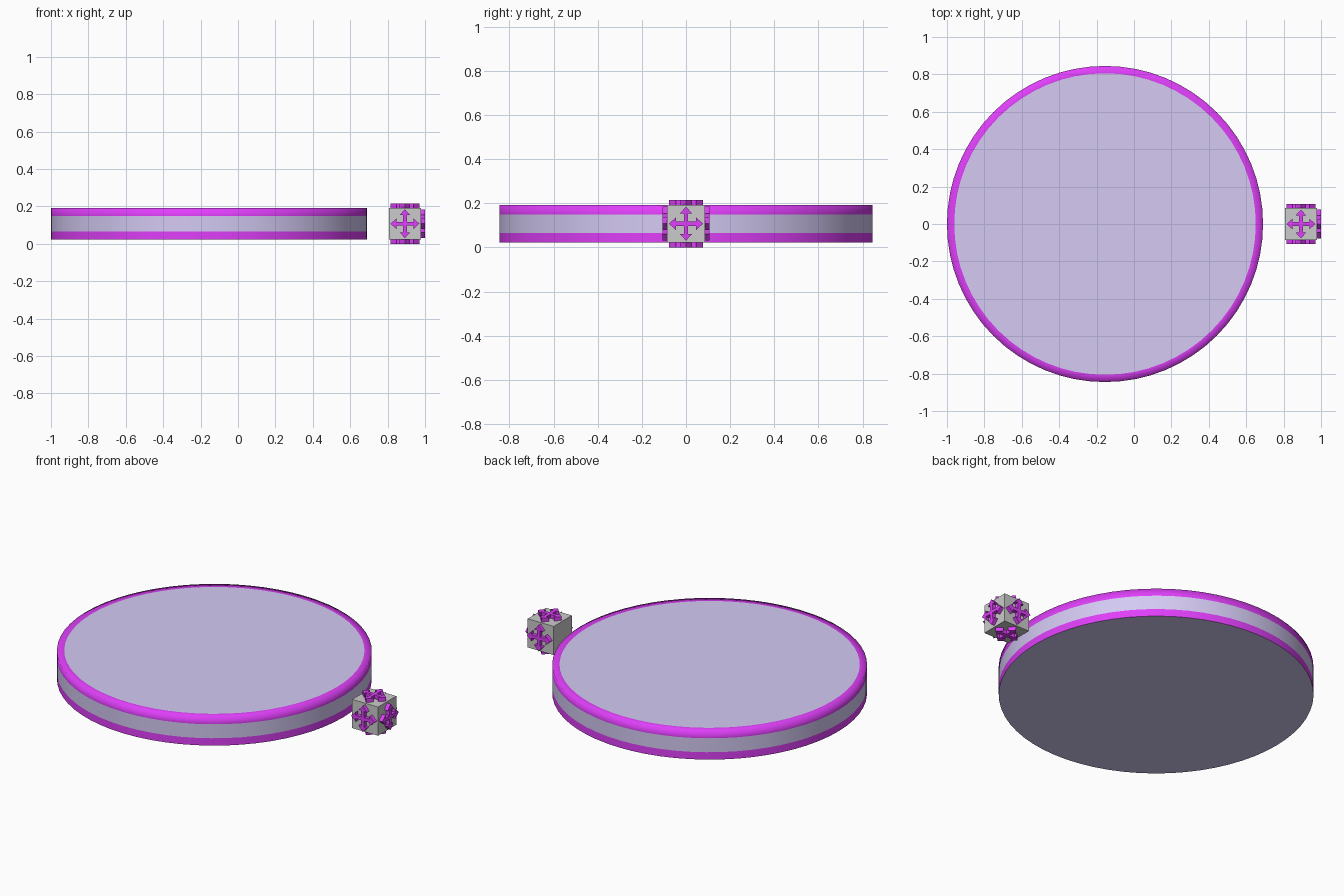
import bpy, bmesh
from math import pi, cos, sin
from mathutils import Vector, Euler

if "Cube" in bpy.data.objects:
    bpy.data.objects.remove(bpy.data.objects["Cube"])


def material(name, rgb):
    m = bpy.data.materials.new(name)
    m.diffuse_color = (*rgb, 1)
    m.use_nodes = True
    m.node_tree.nodes["Principled BSDF"].inputs["Base Color"].default_value = m.diffuse_color
    return m


lavender = material("lavender", (0.66, 0.59, 0.90))
purple = material("purple", (0.74, 0.05, 0.95))


def finish(bm, name, mats, loc):
    me = bpy.data.meshes.new(name)
    bm.normal_update()
    bm.to_mesh(me)
    bm.free()
    for m in mats:
        me.materials.append(m)
    ob = bpy.data.objects.new(name, me)
    ob.location = loc
    bpy.context.collection.objects.link(ob)
    return ob


# Round disc: lathed bands with purple rims around a lavender body
def make_disc(name, loc, segs=64):
    profile = [(0.845, 0.0225), (0.845, 0.066), (0.845, 0.149),
               (0.845, 0.1925), (0.806, 0.1925)]
    band_mat = [1, 0, 1, 1]
    bm = bmesh.new()
    rings = [[bm.verts.new((r * cos(2 * pi * i / segs), r * sin(2 * pi * i / segs), z))
              for i in range(segs)] for r, z in profile]
    for k, mat in enumerate(band_mat):
        a, b = rings[k], rings[k + 1]
        for i in range(segs):
            j = (i + 1) % segs
            f = bm.faces.new((a[i], a[j], b[j], b[i]))
            f.material_index = mat
            f.smooth = True
    bm.faces.new(rings[-1])
    bm.faces.new(rings[0][::-1])
    return finish(bm, name, [lavender, purple], loc)


# Four-way arrow plate: one arm outline turned four times, then extruded
def make_arrow(name, loc, rot, thick):
    s, h, w, t = 0.010, 0.046, 0.028, 0.077
    arm = [(s, -s), (h, -s), (h, -w), (t, 0), (h, w), (h, s)]
    bm = bmesh.new()
    pts = []
    for _ in range(4):
        pts += arm
        arm = [(-y, x) for x, y in arm]
    base = bm.faces.new([bm.verts.new((x, y, 0)) for x, y in pts])
    top = bmesh.ops.extrude_face_region(bm, geom=[base])["geom"]
    bmesh.ops.translate(bm, vec=(0, 0, thick),
                        verts=[v for v in top if isinstance(v, bmesh.types.BMVert)])
    bmesh.ops.recalc_face_normals(bm, faces=bm.faces)
    ob = finish(bm, name, [purple], loc)
    ob.rotation_euler = rot
    return ob


make_disc("disc", (-0.155, 0, 0))

# Grey handle cube beside the disc
centre, half, thick = Vector((0.8925, 0, 0.1075)), 0.085, 0.0225
bm = bmesh.new()
bmesh.ops.create_cube(bm, size=2 * half)
finish(bm, "handle_cube", [], centre)

# Arrows on every face except the one towards the disc
faces = {"top": (0, 0), "bottom": (pi, 0), "front": (pi / 2, 0),
         "back": (-pi / 2, 0), "right": (0, pi / 2)}
for side, (rx, ry) in faces.items():
    rot = Euler((rx, ry, 0))
    normal = rot.to_matrix() @ Vector((0, 0, 1))
    make_arrow(side + "_arrow", centre + normal * half, rot, thick)
